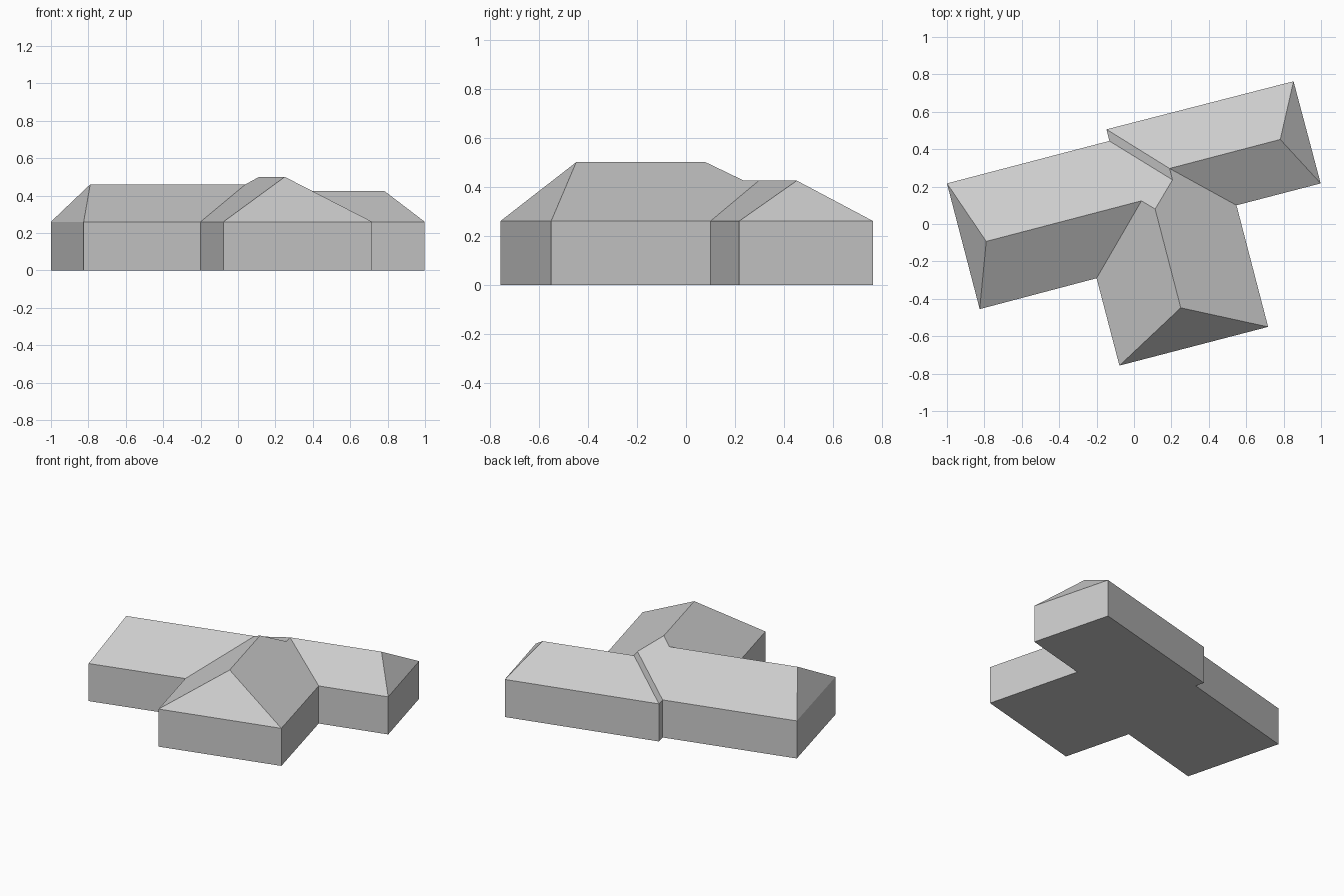
import bpy
import bmesh

cube = bpy.data.objects.get("Cube")
if cube:
    bpy.data.objects.remove(cube, do_unlink=True)

EAVE = 0.26

# One plain grey for walls and roof
grey = bpy.data.materials.new("plain grey")
grey.use_nodes = True
colour = (0.6, 0.6, 0.6, 1)
grey.diffuse_color = colour
grey.node_tree.nodes["Principled BSDF"].inputs["Base Color"].default_value = colour

# Footprint corners, counter-clockwise from the back of the left-hand wing
corners = {
    "west_back": (-1.0, 0.217), "west_front": (-0.825, -0.455),
    "inner_west": (-0.2, -0.29),
    "front_west": (-0.078, -0.757), "front_east": (0.717, -0.55),
    "inner_east": (0.548, 0.1),
    "east_front": (0.998, 0.217), "east_back": (0.853, 0.763),
    "step_outer": (-0.147, 0.506), "step_inner": (-0.132, 0.444),
}

# Ridge ends and the valley point where the wings meet
ridges = {
    "west_end": (-0.79, -0.093, 0.46), "west_join": (0.04, 0.124, 0.46),
    "front_end": (0.25, -0.448, 0.5), "front_join": (0.113, 0.08, 0.5),
    "east_end": (0.782, 0.452, 0.425), "east_join": (0.19, 0.297, 0.425),
    "valley": (0.206, 0.236, 0.425),
}

# Roof slopes, each named by its outline
slopes = [
    "west_back west_front west_end",
    "west_front inner_west west_join west_end",
    "step_inner west_back west_end west_join front_join valley",
    "inner_west front_west front_end front_join west_join",
    "front_west front_east front_end",
    "front_east inner_east east_join valley front_join front_end",
    "inner_east east_front east_end east_join",
    "east_front east_back east_end",
    "east_back step_outer east_join east_end",
    "step_outer step_inner valley east_join",
]


def add_object(name, bm):
    mesh = bpy.data.meshes.new(name)
    bm.to_mesh(mesh)
    bm.free()
    mesh.materials.append(grey)
    obj = bpy.data.objects.new(name, mesh)
    bpy.context.collection.objects.link(obj)
    return obj


# Walls and floor: the footprint raised to the eaves, open under the roof
bm = bmesh.new()
low = [bm.verts.new((x, y, 0)) for x, y in corners.values()]
high = [bm.verts.new((x, y, EAVE)) for x, y in corners.values()]
bm.faces.new(low[::-1])
for i in range(len(low)):
    j = (i + 1) % len(low)
    bm.faces.new((low[i], low[j], high[j], high[i]))
add_object("walls", bm)

# Hipped roof over the three wings
bm = bmesh.new()
points = {k: bm.verts.new((x, y, EAVE)) for k, (x, y) in corners.items()}
points.update({k: bm.verts.new(p) for k, p in ridges.items()})
for outline in slopes:
    bm.faces.new([points[k] for k in outline.split()])
add_object("hipped_roof", bm)
